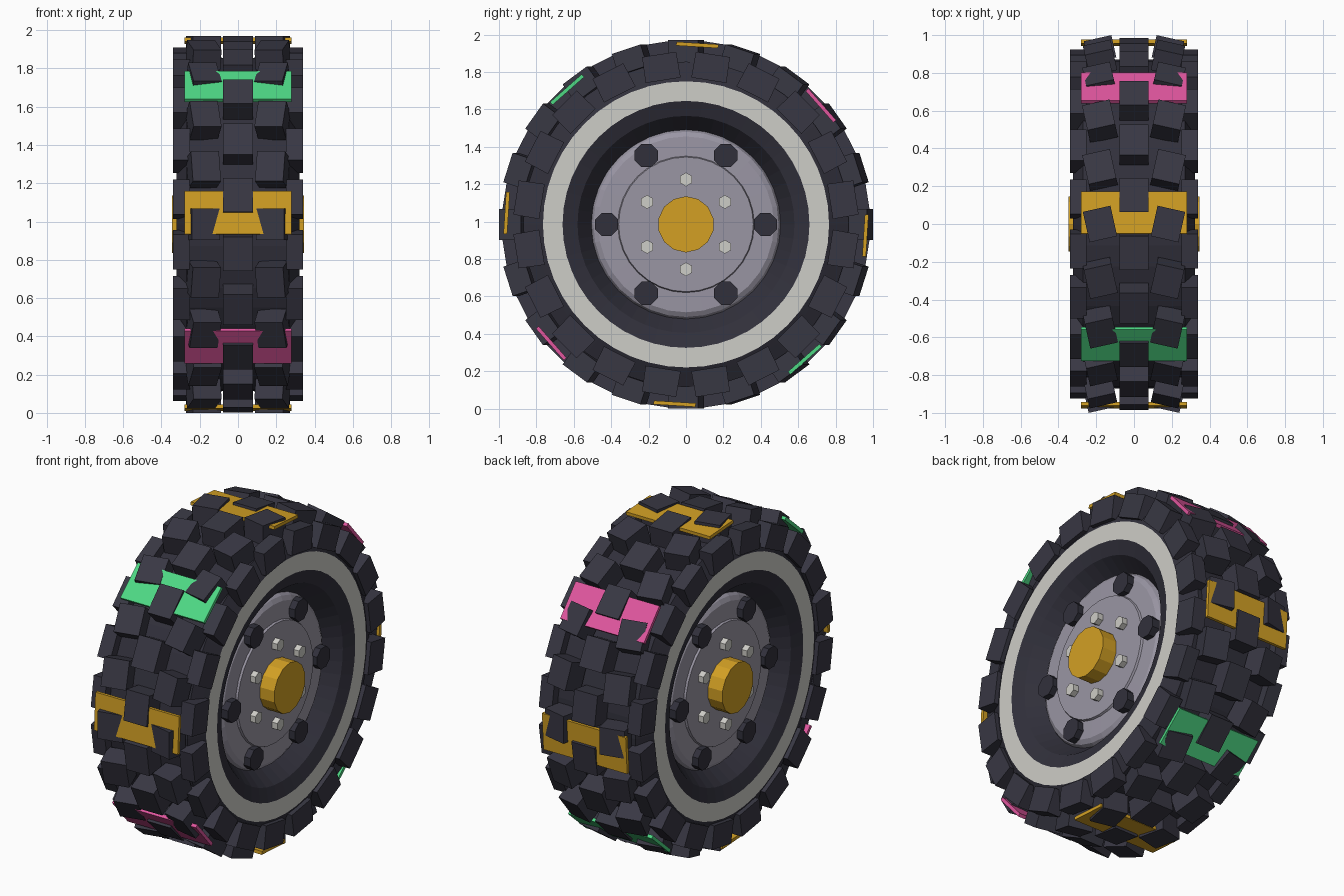
import bpy, bmesh, math
from mathutils import Matrix, Vector

if "Cube" in bpy.data.objects:
    bpy.data.objects.remove(bpy.data.objects["Cube"])

CZ = 0.985      # axle height
STEP = 18       # angle between tread blocks


def material(name, r, g, b):
    lin = [(c / 255 / 12.92 if c < 11 else ((c / 255 + 0.055) / 1.055) ** 2.4) for c in (r, g, b)]
    m = bpy.data.materials.new(name)
    m.use_nodes = True
    m.diffuse_color = (*lin, 1)
    m.node_tree.nodes["Principled BSDF"].inputs["Base Color"].default_value = (*lin, 1)
    return m


block_rubber = material("block rubber", 56, 55, 67)
tyre_rubber = material("tyre rubber", 49, 48, 59)
off_white = material("off white", 206, 205, 199)
metal = material("rim metal", 154, 150, 164)
gold = material("gold", 211, 160, 36)
green = material("green", 78, 216, 132)
pink = material("pink", 224, 86, 158)


def finish(name, bm, *mats):
    bmesh.ops.remove_doubles(bm, verts=bm.verts, dist=0.0005)
    bmesh.ops.recalc_face_normals(bm, faces=bm.faces)
    me = bpy.data.meshes.new(name)
    bm.to_mesh(me)
    bm.free()
    for m in mats:
        me.materials.append(m)
    ob = bpy.data.objects.new(name, me)
    ob.location.z = CZ
    bpy.context.collection.objects.link(ob)
    return ob


def lathe(half, segs):
    """Spin a half profile of (radius, x) points, mirrored in x, about the axle."""
    profile = half + [(r, -x) for r, x in reversed(half)]
    bm = bmesh.new()
    vs = [bm.verts.new((x, r, 0)) for r, x in profile]
    es = [bm.edges.new(p) for p in zip(vs, vs[1:])]
    bmesh.ops.spin(bm, geom=vs + es, cent=(0, 0, 0), axis=(1, 0, 0),
                   angle=math.tau, steps=segs)
    return bm


def add_box(bm, x, radius, deg, size, tilt=0.0, taper=1.0):
    """Box at an angle around the axle: size is (across, along, outward)."""
    a = math.radians(deg)
    mat = (Matrix.Translation((x, radius * math.cos(a), radius * math.sin(a)))
           @ Matrix.Rotation(tilt, 4, 'Z') @ Matrix.Rotation(a - math.pi / 2, 4, 'X'))
    vs = bmesh.ops.create_cube(bm, size=1)["verts"]
    for v in vs:
        s = taper if v.co.z > 0 else 1
        v.co = mat @ Vector((v.co.x * size[0] * s, v.co.y * size[1] * s, v.co.z * size[2]))


def add_studs(bm, count, start, radius, r, sides, x0, x1):
    """Ring of short cylinders along the axle on both faces of the wheel."""
    for side in (-1, 1):
        for i in range(count):
            a = math.radians(start + i * 360 / count)
            mat = (Matrix.Translation((side * (x0 + x1) / 2, radius * math.cos(a), radius * math.sin(a)))
                   @ Matrix.Rotation(math.pi / 2, 4, 'Y')
                   @ Matrix.Rotation(math.pi / sides, 4, 'Z'))
            bmesh.ops.create_cone(bm, cap_ends=True, segments=sides, radius1=r, radius2=r,
                                  depth=x1 - x0, matrix=mat)


# Tyre carcass with the pale sidewall band
bm = lathe([(0.50, 0.19), (0.58, 0.295), (0.66, 0.322), (0.765, 0.322),
            (0.80, 0.305), (0.87, 0.27)], 48)
for f in bm.faces:
    c = f.calc_center_median()
    if 0.66 < math.hypot(c.y, c.z) < 0.765 and abs(c.x) > 0.31:
        f.material_index = 1
finish("tyre", bm, tyre_rubber, off_white)

# Rim disc, stepped, with a bevelled lip
finish("rim", lathe([(0, 0.25), (0.36, 0.25), (0.365, 0.238), (0.47, 0.235),
                     (0.495, 0.22), (0.51, 0.19)], 32), metal)

# Hub caps and fasteners
bm = bmesh.new()
add_studs(bm, 1, 0, 0, 0.15, 14, 0.24, 0.346)
finish("hub_caps", bm, gold)

bm = bmesh.new()
add_studs(bm, 6, 30, 0.24, 0.037, 6, 0.24, 0.285)
finish("inner_bolts", bm, off_white)

bm = bmesh.new()
add_studs(bm, 6, 0, 0.425, 0.067, 8, 0.225, 0.275)
finish("outer_lugs", bm, tyre_rubber)

# Tread: centre blocks, angled outer blocks and shoulder lugs
centre, outer, shoulder = bmesh.new(), bmesh.new(), bmesh.new()
for i in range(360 // STEP):
    deg = i * STEP
    add_box(centre, 0, 0.922, deg + STEP / 2, (0.155, 0.18, 0.12))
    for side in (-1, 1):
        add_box(outer, side * 0.18, 0.925, deg, (0.15, 0.165, 0.12), tilt=-side * 0.22)
        add_box(shoulder, side * 0.295, 0.85, deg + STEP / 2, (0.09, 0.19, 0.14), taper=0.97)
finish("centre_blocks", centre, block_rubber)
finish("outer_blocks", outer, block_rubber)
finish("shoulder_lugs", shoulder, block_rubber)

# Coloured plates lying across the tread
for name, mat, angles in (("gold_plates", gold, (0, 90, 180, 270)),
                          ("pink_plates", pink, (45, 225)),
                          ("green_plates", green, (135, 315))):
    bm = bmesh.new()
    for deg in angles:
        add_box(bm, 0, 0.961, deg - 3.6, (0.56, 0.225, 0.02))
    finish(name, bm, mat)
